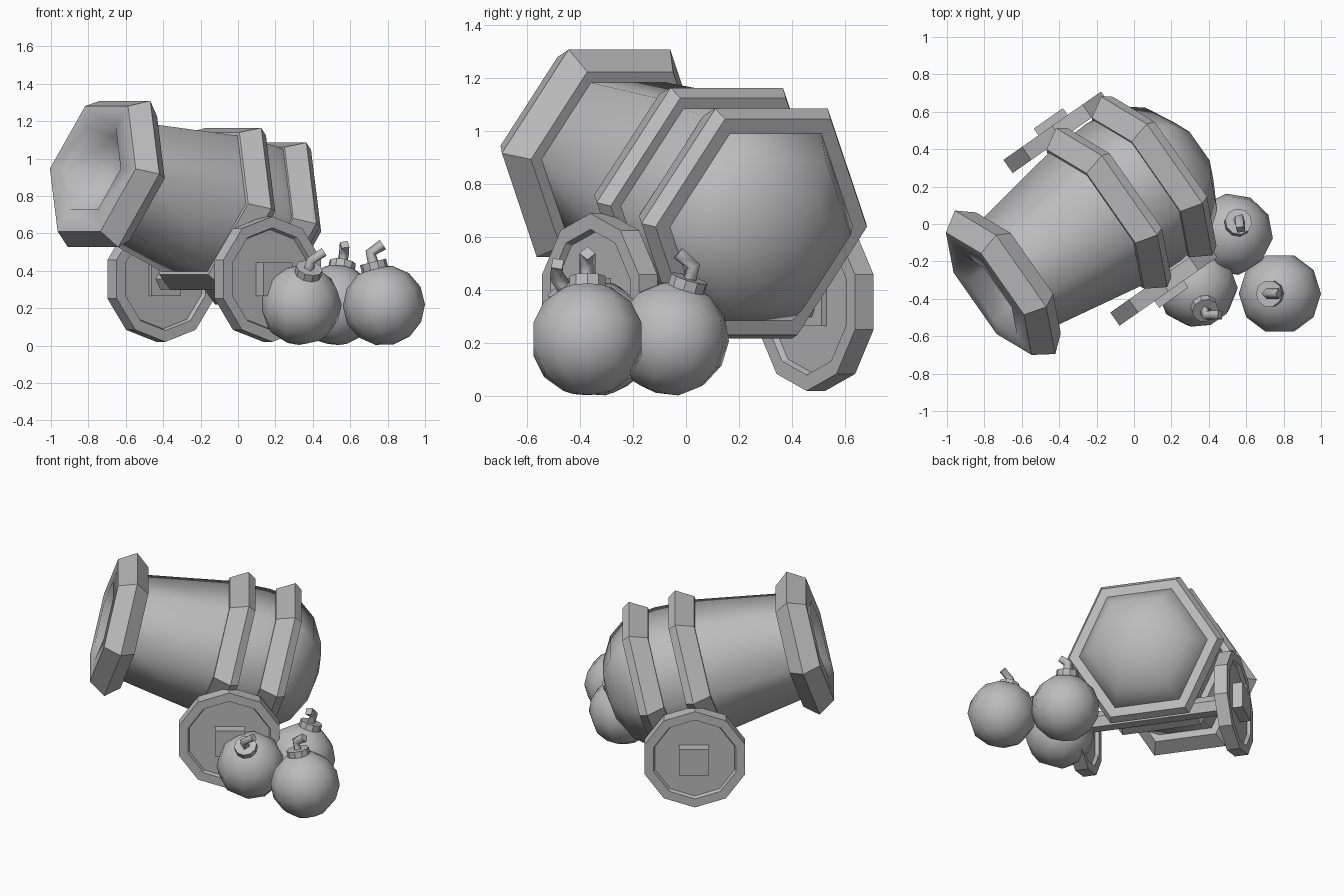
import bpy, bmesh, math
from mathutils import Matrix, Vector

if "Cube" in bpy.data.objects:
    bpy.data.objects.remove(bpy.data.objects["Cube"], do_unlink=True)

grey = bpy.data.materials.new("iron_grey")
grey.use_nodes = True
tone = (0.5, 0.5, 0.5, 1)
grey.diffuse_color = tone
grey.node_tree.nodes["Principled BSDF"].inputs["Base Color"].default_value = tone

# Frames: carriage is turned, barrel is also pitched up towards the muzzle
YAW = Matrix.Rotation(math.radians(35), 4, 'Z')
CARRIAGE = Matrix.Translation((-0.08, 0.115, 0.355)) @ YAW
BARREL = Matrix.Translation((-0.08, 0.115, 0.718)) @ YAW @ Matrix.Rotation(math.radians(15), 4, 'Y')
SIDEWAYS = Matrix.Rotation(math.radians(90), 4, 'Z')


def finish(name, bm, frame, smooth=False):
    bmesh.ops.recalc_face_normals(bm, faces=bm.faces)
    for f in bm.faces:
        f.smooth = smooth
    mesh = bpy.data.meshes.new(name)
    bm.to_mesh(mesh)
    bm.free()
    mesh.materials.append(grey)
    ob = bpy.data.objects.new(name, mesh)
    ob.matrix_world = frame
    bpy.context.collection.objects.link(ob)
    return ob


def lathe(name, profile, sides, frame, smooth=False, start=0.0, loop=False):
    """Turn (position, radius) pairs around the local x axis."""
    bm = bmesh.new()
    rings = []
    for x, r in profile:
        if r == 0:
            rings.append([bm.verts.new((x, 0, 0))] * sides)
            continue
        angles = [start + math.tau * i / sides for i in range(sides)]
        rings.append([bm.verts.new((x, r * math.cos(a), r * math.sin(a))) for a in angles])
    pairs = list(zip(rings, rings[1:]))
    if loop:
        pairs.append((rings[-1], rings[0]))
    for a, b in pairs:
        for i in range(sides):
            j = (i + 1) % sides
            corners = list(dict.fromkeys((a[i], a[j], b[j], b[i])))
            bm.faces.new(corners)
    return finish(name, bm, frame, smooth)


def box(name, size, centre, frame):
    bm = bmesh.new()
    bmesh.ops.create_cube(bm, size=1)
    bmesh.ops.scale(bm, vec=size, verts=bm.verts)
    bmesh.ops.translate(bm, vec=centre, verts=bm.verts)
    return finish(name, bm, frame)


# Six-sided barrel with a rounded breech
lathe("barrel_body", [(-0.7, 0.343), (-0.15, 0.435), (0.1, 0.445), (0.3, 0.425),
                      (0.42, 0.335), (0.5, 0.19), (0.53, 0)], 6, BARREL, True)

# Raised rings around the barrel
lathe("muzzle_ring", [(-0.88, 0.4), (-0.77, 0.468), (-0.68, 0.395), (-0.68, 0.3)], 6, BARREL)
for name, x in (("front_band", -0.16), ("rear_band", 0.145)):
    lathe(name, [(x, 0.4), (x, 0.455), (x + 0.11, 0.518), (x + 0.16, 0.487), (x + 0.16, 0.4)],
          6, BARREL, loop=True)

# Muzzle face and bore
lathe("bore", [(-0.88, 0.4), (-0.88, 0.26), (-0.72, 0.22), (-0.64, 0)], 6, BARREL, True)

# Wheels with recessed faces, square hubs and the axle
WHEEL = [(-0.043, 0.335), (0.043, 0.335), (0.043, 0.275), (0.02, 0.265), (0.02, 0),
         (-0.02, 0), (-0.02, 0.265), (-0.043, 0.275)]
for side, label in ((1, "right"), (-1, "left")):
    place = CARRIAGE @ Matrix.Translation((-0.057, side * 0.498, 0)) @ SIDEWAYS
    rim = WHEEL[:4] + [(0.02, 0)]
    back = [(-0.02, 0), (-0.02, 0.265), (-0.043, 0.275), (-0.043, 0.335)]
    lathe(label + "_wheel", back + rim, 10, place, start=math.pi / 2)
    box(label + "_hub", (0.19, 0.13, 0.18), (-0.052, side * 0.52, 0), CARRIAGE)
lathe("axle", [(-0.48, 0), (-0.48, 0.065), (0.48, 0.065), (0.48, 0)], 6,
      CARRIAGE @ Matrix.Translation((-0.055, 0, 0)) @ SIDEWAYS)


def fuse(name, points):
    curve = bpy.data.curves.new(name, 'CURVE')
    curve.dimensions = '3D'
    curve.bevel_depth = 0.03
    curve.bevel_resolution = 0
    curve.use_fill_caps = True
    line = curve.splines.new('POLY')
    line.points.add(len(points) - 1)
    for p, co in zip(line.points, points):
        p.co = (*co, 1)
    curve.materials.append(grey)
    ob = bpy.data.objects.new(name, curve)
    bpy.context.collection.objects.link(ob)


# Round bombs: ball, collar and bent fuse
BOMBS = [("rear", (0.525, -0.055, 0.217), (0.03, 0.06, 0.2), (0.57, -0.03, 0.54)),
         ("outer", (0.78, -0.372, 0.215), (-0.05, 0, 0.2), (0.775, -0.372, 0.54)),
         ("inner", (0.335, -0.335, 0.217), (0.04, -0.11, 0.17), (0.46, -0.485, 0.5))]
for label, centre, tilt, tip in BOMBS:
    centre, up = Vector(centre), Vector(tilt).normalized()
    frame = Matrix.Translation(centre) @ up.to_track_quat('X', 'Y').to_matrix().to_4x4()
    arc = [math.pi * i / 7 for i in range(8)]
    ball = [(-0.215 * math.cos(a), 0.22 * math.sin(a)) for a in arc]
    ball[0], ball[-1] = (-0.215, 0), (0.215, 0)
    lathe(label + "_bomb", ball, 10, frame, True)
    lathe(label + "_collar", [(0.18, 0), (0.18, 0.072), (0.24, 0.072), (0.24, 0)], 10, frame)
    fuse(label + "_fuse", [centre + up * 0.22, centre + up * 0.29, Vector(tip)])
